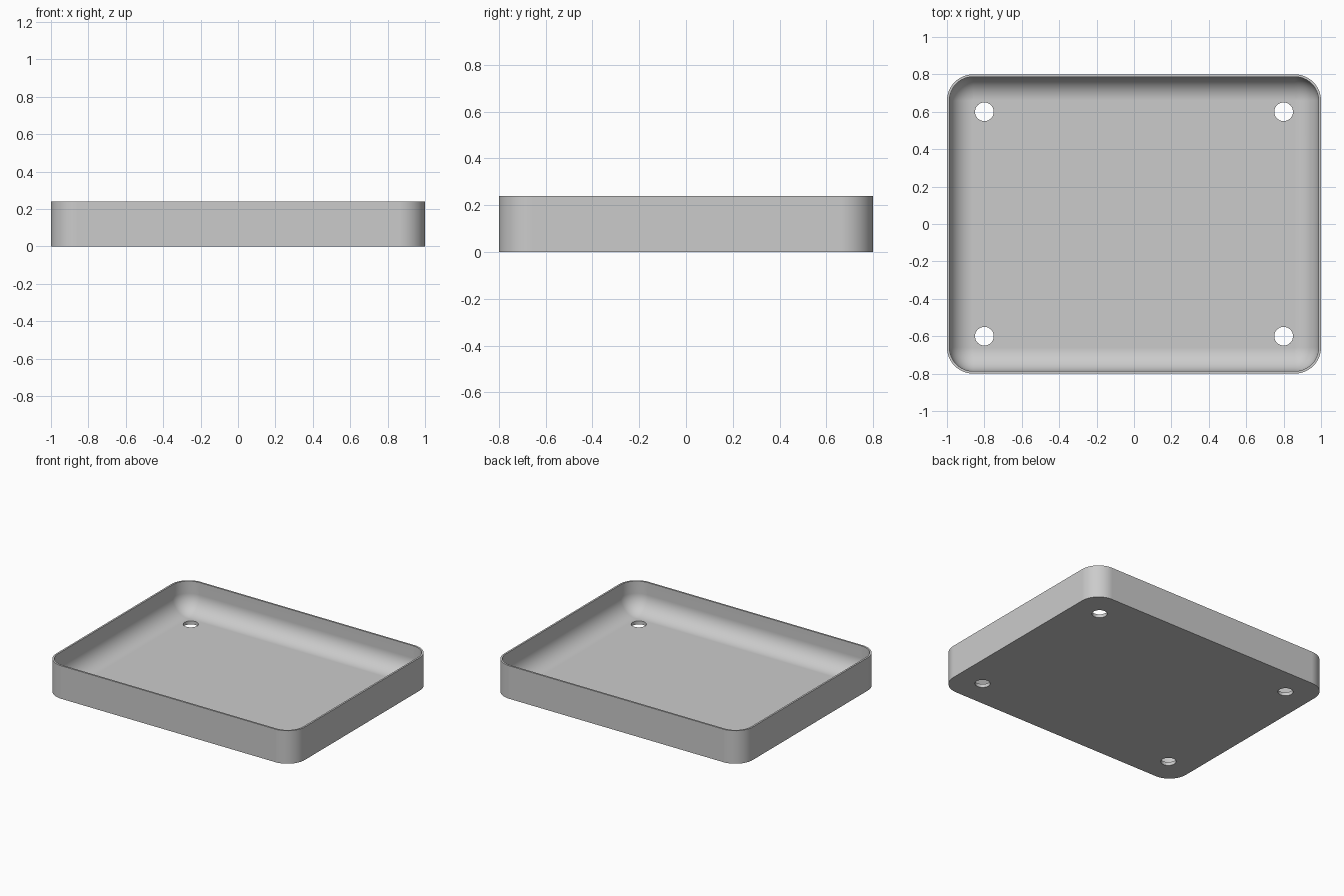
import bpy
import bmesh
from math import sin, cos, pi, radians

WIDTH, DEPTH, HEIGHT = 2.0, 1.6, 0.24
CORNER, WALL, FLOOR, FILLET = 0.14, 0.013, 0.025, 0.125
CORNER_STEPS, FILLET_STEPS = 12, 12
HOLE_X, HOLE_Y, HOLE_RADIUS = 0.8, 0.6, 0.05

cube = bpy.data.objects.get("Cube")
if cube:
    bpy.data.objects.remove(cube, do_unlink=True)

grey = bpy.data.materials.new("light grey")
grey.use_nodes = True
colour = (0.6, 0.6, 0.6, 1)
grey.diffuse_color = colour
grey.node_tree.nodes["Principled BSDF"].inputs["Base Color"].default_value = colour


def add_ring(bm, inset, z):
    """Rounded rectangle of vertices, pulled in from the outer edge."""
    radius = CORNER - inset
    verts = []
    for i, (sx, sy) in enumerate([(1, 1), (-1, 1), (-1, -1), (1, -1)]):
        cx = sx * (WIDTH / 2 - CORNER)
        cy = sy * (DEPTH / 2 - CORNER)
        for s in range(CORNER_STEPS + 1):
            a = (i + s / CORNER_STEPS) * pi / 2
            verts.append(bm.verts.new((cx + radius * cos(a), cy + radius * sin(a), z)))
    return verts


# Tray section: outer wall, flat rim, straight inner wall, fillet down to the floor
section = [(0, 0), (0, HEIGHT), (WALL, HEIGHT)]
for k in range(FILLET_STEPS + 1):
    a = k / FILLET_STEPS * pi / 2
    section.append((WALL + FILLET * (1 - cos(a)), FLOOR + FILLET * (1 - sin(a))))

bm = bmesh.new()
rings = [add_ring(bm, inset, z) for inset, z in section]
for low, high in zip(rings, rings[1:]):
    n = len(low)
    for j in range(n):
        k = (j + 1) % n
        bm.faces.new((low[j], low[k], high[k], high[j]))
bm.faces.new(reversed(rings[0]))
bm.faces.new(rings[-1])
bmesh.ops.recalc_face_normals(bm, faces=bm.faces)
mesh = bpy.data.meshes.new("tray")
bm.to_mesh(mesh)
bm.free()
mesh.materials.append(grey)
tray = bpy.data.objects.new("tray", mesh)
bpy.context.collection.objects.link(tray)

# Four round holes through the floor
bm = bmesh.new()
for sx in (-1, 1):
    for sy in (-1, 1):
        made = bmesh.ops.create_cone(bm, cap_ends=True, segments=32, depth=0.2,
                                     radius1=HOLE_RADIUS, radius2=HOLE_RADIUS)
        bmesh.ops.translate(bm, verts=made["verts"], vec=(sx * HOLE_X, sy * HOLE_Y, 0))
cutter_mesh = bpy.data.meshes.new("hole_cutter")
bm.to_mesh(cutter_mesh)
bm.free()
cutter_mesh.materials.append(grey)
cutter = bpy.data.objects.new("hole_cutter", cutter_mesh)
bpy.context.collection.objects.link(cutter)
cutter.hide_render = True

holes = tray.modifiers.new("holes", 'BOOLEAN')
holes.operation = 'DIFFERENCE'
holes.solver = 'EXACT'
holes.object = cutter
bpy.ops.object.select_all(action='DESELECT')
tray.select_set(True)
bpy.context.view_layer.objects.active = tray
bpy.ops.object.modifier_apply(modifier=holes.name)
bpy.data.objects.remove(cutter, do_unlink=True)

# Smooth curves, crisp rims, flat floor
bpy.ops.object.shade_smooth_by_angle(angle=radians(30))
weighted = tray.modifiers.new("even shading", 'WEIGHTED_NORMAL')
weighted.keep_sharp = True
